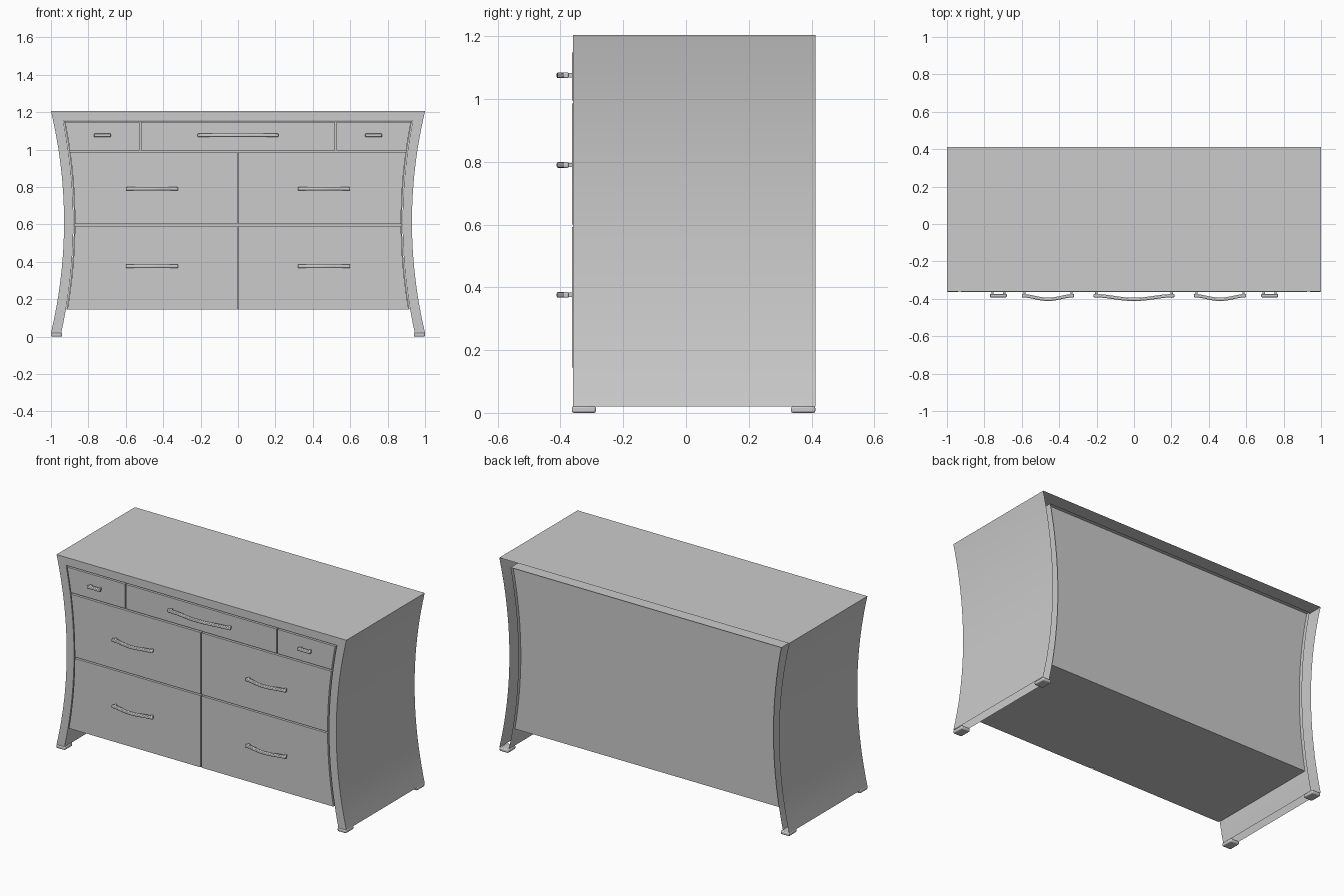
import bpy, bmesh, math

if "Cube" in bpy.data.objects:
    bpy.data.objects.remove(bpy.data.objects["Cube"])

FRONT, BACK = -0.36, 0.412


def bow(z, mid, flare):
    """Half width of the waisted cabinet at height z."""
    return mid + flare * ((z - 0.6125) / 0.5925) ** 2


def outer(z):
    return bow(z, 0.93, 0.07)


def inner(z):
    return bow(z, 0.88, 0.065)


def finish(name, bm, bevel=0.0, segs=2):
    bmesh.ops.recalc_face_normals(bm, faces=bm.faces)
    me = bpy.data.meshes.new(name)
    bm.to_mesh(me)
    bm.free()
    ob = bpy.data.objects.new(name, me)
    bpy.context.collection.objects.link(ob)
    if bevel:
        m = ob.modifiers.new("Bevel", 'BEVEL')
        m.width, m.segments = bevel, segs
    bpy.ops.object.select_all(action='DESELECT')
    ob.select_set(True)
    bpy.context.view_layer.objects.active = ob
    bpy.ops.object.shade_smooth_by_angle(angle=math.radians(30))
    return ob


def slab(name, left, right, z0, z1, y0, y1, n=12):
    """Panel whose left and right edges follow functions of z."""
    bm = bmesh.new()
    rows = []
    for i in range(n + 1):
        z = z0 + (z1 - z0) * i / n
        rows.append([bm.verts.new((x, y, z)) for x, y in
                     ((left(z), y0), (right(z), y0), (right(z), y1), (left(z), y1))])
    for a, b in zip(rows, rows[1:]):
        for k in range(4):
            j = (k + 1) % 4
            bm.faces.new((a[k], a[j], b[j], b[k]))
    bm.faces.new(rows[0])
    bm.faces.new(rows[-1])
    return finish(name, bm)


def box(name, x0, x1, y0, y1, z0, z1, bevel=0.0):
    bm = bmesh.new()
    bmesh.ops.create_cube(bm, size=1)
    for v in bm.verts:
        v.co = ((x0 + x1) / 2 + v.co.x * (x1 - x0),
                (y0 + y1) / 2 + v.co.y * (y1 - y0),
                (z0 + z1) / 2 + v.co.z * (z1 - z0))
    return finish(name, bm, bevel)


def arch(fn, top, n=24):
    """Frame outline: up the right side, over the top, down the left."""
    zs = [0.02 + (top - 0.02) * i / n for i in range(n + 1)]
    right = [(fn(z), z) for z in zs]
    return right + [(-x, z) for x, z in reversed(right)]


# Outer frame: channel open at the back and under the legs
bm = bmesh.new()
po, pi = arch(outer, 1.205), arch(inner, 1.155)
rings = [[bm.verts.new((x, y, z)) for x, z in p]
         for p, y in ((po, BACK), (po, FRONT), (pi, FRONT), (pi, 0.395))]
for a, b in zip(rings, rings[1:]):
    for i in range(len(a) - 1):
        bm.faces.new((a[i], a[i + 1], b[i + 1], b[i]))
finish("outer_frame", bm)

# Carcass behind the drawer fronts
slab("carcass", lambda z: 0.003 - inner(z), lambda z: inner(z) - 0.003,
     0.145, 1.152, -0.347, 0.375, 20)


# Drawer fronts
def edge_l(z):
    return 0.008 - inner(z)


def edge_r(z):
    return inner(z) - 0.008


def at(x):
    return lambda z: x


rows = [("lower", 0.145, 0.592, (0.0,)),
        ("middle", 0.601, 0.986, (0.0,)),
        ("top", 0.996, 1.148, (-0.523, 0.523))]
for label, z0, z1, splits in rows:
    lefts = [edge_l] + [at(s + 0.004) for s in splits]
    rights = [at(s - 0.004) for s in splits] + [edge_r]
    for l, r in zip(lefts, rights):
        slab(label + "_drawer_front", l, r, z0, z1, -0.363, -0.345)


# Handles: bowed bar on two posts
def handle(cx, cz, half, depth):
    bm = bmesh.new()
    n = 16 if depth else 1
    secs = []
    for i in range(n + 1):
        u = -1 + 2 * i / n
        y = -0.383 - depth * math.cos(u * math.pi / 2) ** 2
        secs.append([bm.verts.new((cx + u * half, y + dy, cz + dz))
                     for dy, dz in ((-0.009, -0.009), (0.009, -0.009),
                                    (0.009, 0.009), (-0.009, 0.009))])
    for a, b in zip(secs, secs[1:]):
        for k in range(4):
            j = (k + 1) % 4
            bm.faces.new((a[k], a[j], b[j], b[k]))
    bm.faces.new(secs[0])
    bm.faces.new(secs[-1])
    ob = finish("handle_bar", bm, 0.004)
    ob.modifiers["Bevel"].angle_limit = math.radians(40)
    for s in (-1, 1):
        px = cx + s * (half - 0.014)
        box("handle_post", px - 0.006, px + 0.006, -0.38, -0.355, cz - 0.007, cz + 0.007)


handle(0, 1.076, 0.216, 0.02)
for s in (-1, 1):
    handle(s * 0.725, 1.076, 0.045, 0.0)
    for z in (0.79, 0.376):
        handle(s * 0.46, z, 0.14, 0.02)

# Feet
for s in (-1, 1):
    for y0, y1 in ((-0.364, -0.287), (0.335, 0.412)):
        a, b = sorted((s * 0.94, s * 1.0))
        box("foot", a, b, y0, y1, 0.0, 0.021, 0.006)
